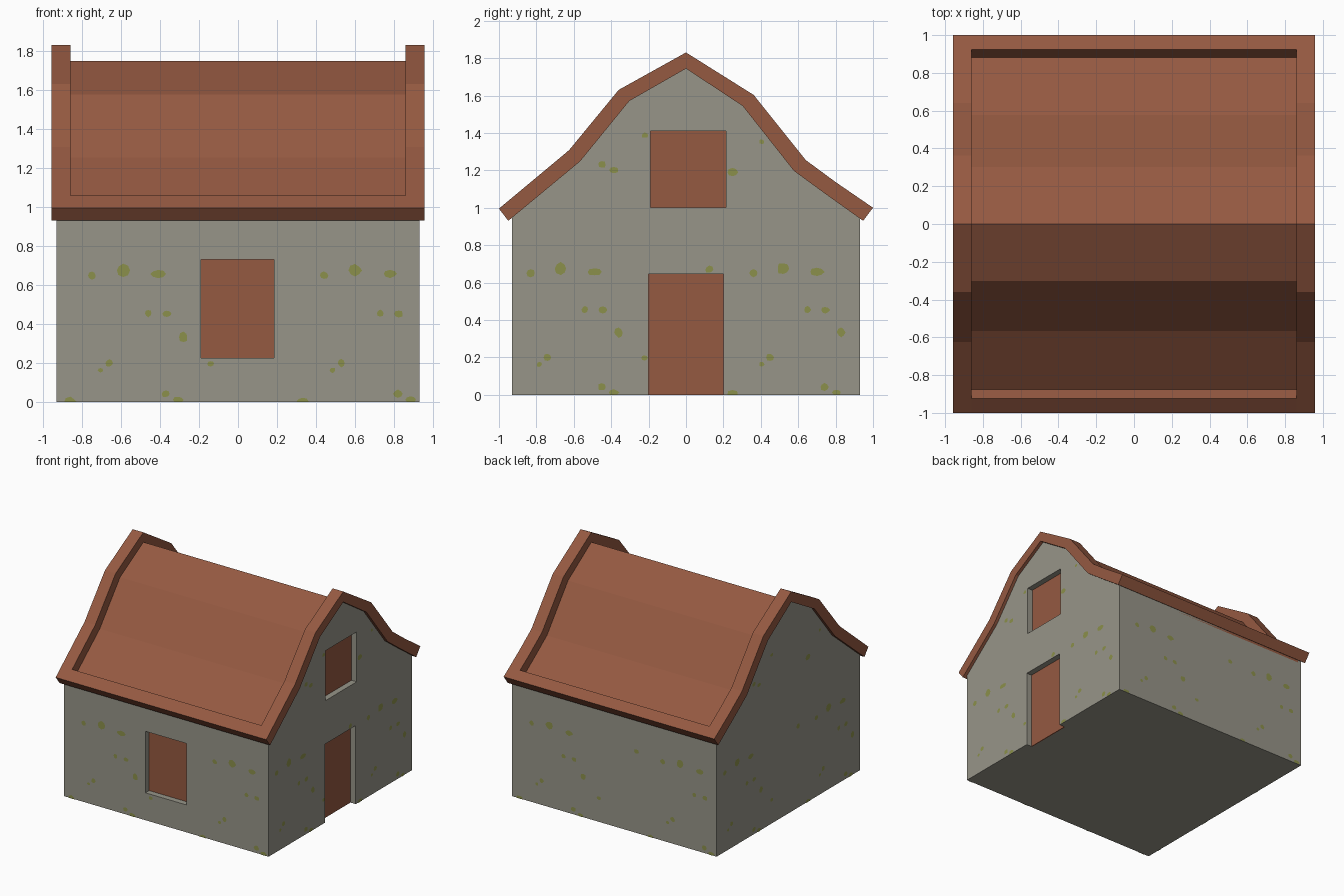
import bpy, bmesh, math, random
from mathutils import Vector

if "Cube" in bpy.data.objects:
    bpy.data.objects.remove(bpy.data.objects["Cube"])

random.seed(4)


def material(name, rgb):
    m = bpy.data.materials.new(name)
    m.diffuse_color = (*rgb, 1)
    m.use_nodes = True
    m.node_tree.nodes["Principled BSDF"].inputs["Base Color"].default_value = m.diffuse_color
    return m


STONE = material("grey stone", (0.31, 0.30, 0.25))
CLAY = material("red clay", (0.30, 0.10, 0.053))
MOSS = material("moss green", (0.26, 0.28, 0.07))


def finish(name, bm, mat):
    me = bpy.data.meshes.new(name)
    bm.to_mesh(me)
    bm.free()
    me.materials.append(mat)
    ob = bpy.data.objects.new(name, me)
    bpy.context.collection.objects.link(ob)
    return ob


def extrude(name, profile, x0, x1, mat):
    """Closed (y, z) profile swept along x."""
    bm = bmesh.new()
    face = bm.faces.new([bm.verts.new((x0, y, z)) for y, z in profile])
    new = bmesh.ops.extrude_face_region(bm, geom=[face])["geom"]
    bmesh.ops.translate(bm, vec=(x1 - x0, 0, 0),
                        verts=[v for v in new if isinstance(v, bmesh.types.BMVert)])
    bmesh.ops.recalc_face_normals(bm, faces=bm.faces)
    return finish(name, bm, mat)


def box(name, x, y, z, mat):
    return extrude(name, [(y[0], z[0]), (y[1], z[0]), (y[1], z[1]), (y[0], z[1])],
                   x[0], x[1], mat)


# Roof lines: top of the raised rim, and the sunken surface below it
outer = [(-1, 0.995), (-0.625, 1.308), (-0.36, 1.63), (0, 1.83),
         (0.362, 1.603), (0.64, 1.255), (0.80, 1.137), (1, 1.0)]
inner = [(-0.95, 0.93), (-0.566, 1.248), (-0.303, 1.571), (0, 1.744),
         (0.303, 1.544), (0.577, 1.197), (0.748, 1.072), (0.947, 0.93)]
W = 0.93


def height(y):
    for (a, za), (b, zb) in zip(inner, inner[1:]):
        if a <= y <= b:
            return za + (zb - za) * (y - a) / (b - a)
    return 0


top = [(-W, height(-W))] + inner[1:-1] + [(W, height(W))]

# Walls with recessed openings
walls = extrude("walls", [(-W, 0)] + top + [(W, 0)], -W, W, STONE)
D = 0.055
openings = [
    ("front_window", (-0.19, 0.185), (-W, -W + D), (0.225, 0.73)),
    ("side_door", (W - D, W), (-0.2, 0.2), (0, 0.645)),
    ("upper_window", (W - D, W), (-0.19, 0.213), (1.0, 1.41)),
]
for name, x, y, z in openings:
    front = y[0] == -W
    cx = x if front else (x[0], x[1] + 0.1)
    cy = (y[0] - 0.1, y[1]) if front else y
    cz = (z[0] - 0.1 if z[0] == 0 else z[0], z[1])
    cutter = box("cutter", cx, cy, cz, STONE)
    cutter.hide_render = True
    mod = walls.modifiers.new(name, 'BOOLEAN')
    mod.operation, mod.solver, mod.object = 'DIFFERENCE', 'EXACT', cutter
    bpy.context.view_layer.objects.active = walls
    bpy.ops.object.modifier_apply(modifier=name)
    bpy.data.objects.remove(cutter)
    # clay coloured plate at the back of the recess
    if front:
        box(name, x, (y[1] - 0.007, y[1] + 0.001), z, CLAY)
    else:
        box(name, (x[0] - 0.001, x[0] + 0.007), y, z, CLAY)

# Sunken roof surface
extrude("roof_panel", [(y, z + 0.006) for y, z in top]
        + [(y, z - 0.02) for y, z in reversed(top)], -0.9, 0.9, CLAY)

# Raised gable rims and eave rails
for side, s in (("left", -1), ("right", 1)):
    extrude(side + "_gable_rim", outer + inner[::-1], s * 0.86, s * 0.957, CLAY)
extrude("front_eave", [outer[0], (-0.925, 1.058), (-0.872, 0.994), inner[0]],
        -0.86, 0.86, CLAY)
extrude("back_eave", [outer[-1], (0.925, 1.051), (0.878, 0.979), inner[-1]],
        -0.86, 0.86, CLAY)

# Moss spots: one repeating tile (u, z, half width, half height)
TILE = 1.19
spots = [(-0.75, 0.65, .022, .02), (-0.59, 0.675, .033, .032), (-0.41, 0.657, .036, .02),
         (-0.46, 0.455, .018, .018), (-0.365, 0.453, .022, .018), (-0.28, 0.333, .023, .025),
         (-0.66, 0.20, .02, .02), (-0.705, 0.163, .014, .013), (-0.14, 0.197, .018, .014),
         (-0.37, 0.042, .022, .019), (-0.305, 0.012, .026, .016), (0.205, 0.67, .022, .019),
         (0.33, 0.0, .03, .024)]
E = 0.003
sides = {  # wall: (outward direction, placement, shift along the wall)
    "front": ((0, -1, 0), lambda u, z: (u, -W - E, z), 0),
    "back": ((0, 1, 0), lambda u, z: (-u, W + E, z), 0),
    "right": ((1, 0, 0), lambda u, z: (W + E, u, z), -0.08),
    "left": ((-1, 0, 0), lambda u, z: (-W - E, -u, z), -0.08),
}
for wall, (out, place, shift) in sides.items():
    gable = wall in ("left", "right")
    holes = [(y, z) if wall == "right" else (x, z) for n, x, y, z in openings
             if (wall == "front" and n == "front_window")
             or (wall == "right" and n != "front_window")]
    bm = bmesh.new()
    for u0, z0, rw, rh in spots:
        for i in (-1, 0, 1):
            for j in (0, 1):
                u, z = u0 + shift + i * TILE, z0 + j * TILE
                yy = -u if wall == "left" else u
                limit = height(yy) if gable else 0.93
                if abs(u) > W - rw or z > limit - 0.06:
                    continue
                if any(a[0] - rw < u < a[1] + rw and b[0] - rh < z < b[1] + rh
                       for a, b in holes):
                    continue
                ring = []
                for k in range(8):
                    t, r = k * math.tau / 8, random.uniform(0.85, 1.15)
                    ring.append(bm.verts.new(place(u + rw * r * math.cos(t),
                                                   max(0, z + rh * r * math.sin(t)))))
                f = bm.faces.new(ring)
                f.normal_update()
                if f.normal.dot(Vector(out)) < 0:
                    f.normal_flip()
    finish(wall + "_moss", bm, MOSS)
